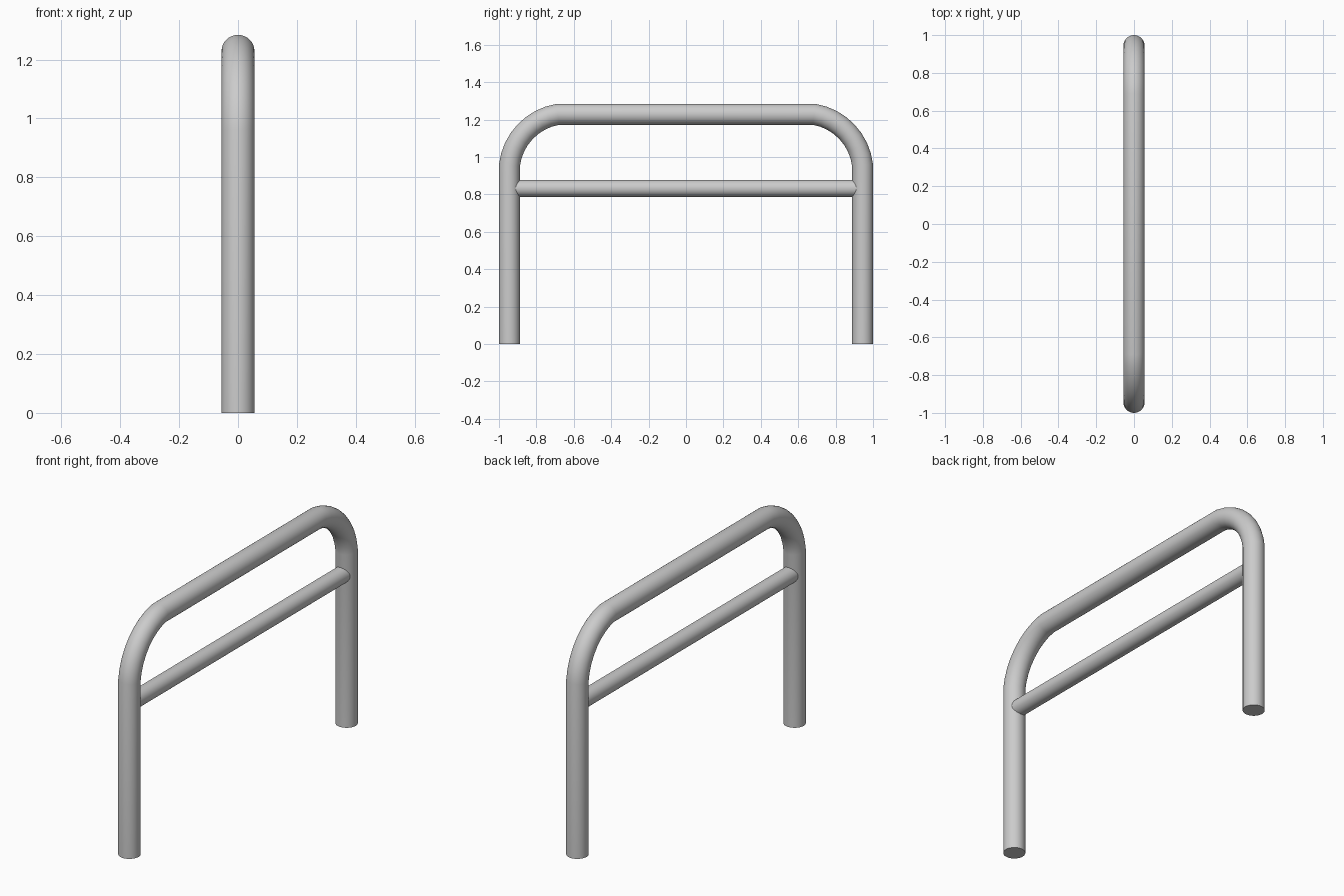
import bpy
import bmesh
from math import sin, cos, pi, radians
from mathutils import Vector

if "Cube" in bpy.data.objects:
    bpy.data.objects.remove(bpy.data.objects["Cube"])

SIDES = 32


def tube(name, path, radius):
    """Sweep a round section along a path in the YZ plane, with mitred joints."""
    pts = [Vector((0, y, z)) for y, z in path]
    side = Vector((1, 0, 0))
    bm = bmesh.new()
    rings = []
    for i, p in enumerate(pts):
        before = (p - pts[i - 1]).normalized() if i else None
        after = (pts[i + 1] - p).normalized() if i < len(pts) - 1 else None
        before, after = before or after, after or before
        tangent = (before + after).normalized()
        normal = tangent.cross(side) / tangent.dot(after)
        rings.append([bm.verts.new(p + radius * (cos(a) * side + sin(a) * normal))
                      for a in (2 * pi * k / SIDES for k in range(SIDES))])
    for r, s in zip(rings, rings[1:]):
        for k in range(SIDES):
            n = (k + 1) % SIDES
            bm.faces.new((r[k], r[n], s[n], s[k]))
    bm.faces.new(rings[0])
    bm.faces.new(rings[-1])
    bmesh.ops.recalc_face_normals(bm, faces=bm.faces)
    mesh = bpy.data.meshes.new(name)
    bm.to_mesh(mesh)
    bm.free()
    obj = bpy.data.objects.new(name, mesh)
    bpy.context.collection.objects.link(obj)
    bpy.ops.object.select_all(action='DESELECT')
    obj.select_set(True)
    bpy.context.view_layer.objects.active = obj
    bpy.ops.object.shade_smooth_by_angle(angle=radians(40))
    return obj


# Bent hoop: two legs, slightly flattened corner arcs and a top rail
R, LEG_Y, TOP_Z = 0.056, 0.944, 1.228
start, end = Vector((LEG_Y, 0.955)), Vector((0.685, TOP_Z))
sweep, steps = radians(74), 8
chord = end - start
inward = Vector((-chord.y, chord.x)).normalized()
arc_r = chord.length / (2 * sin(sweep / 2))
centre = (start + end) / 2 + inward * arc_r * cos(sweep / 2)
bend = []
for i in range(steps + 1):
    a = -sweep / 2 + sweep * i / steps
    p = centre - inward * arc_r * cos(a) + chord.normalized() * arc_r * sin(a)
    bend.append((p.x, p.y))
half = [(LEG_Y, 0)] + bend
tube("hoop_frame", half + [(-y, z) for y, z in reversed(half)], R)

# Thinner cross bar between the legs
tube("cross_bar", [(-LEG_Y, 0.832), (LEG_Y, 0.832)], 0.045)
